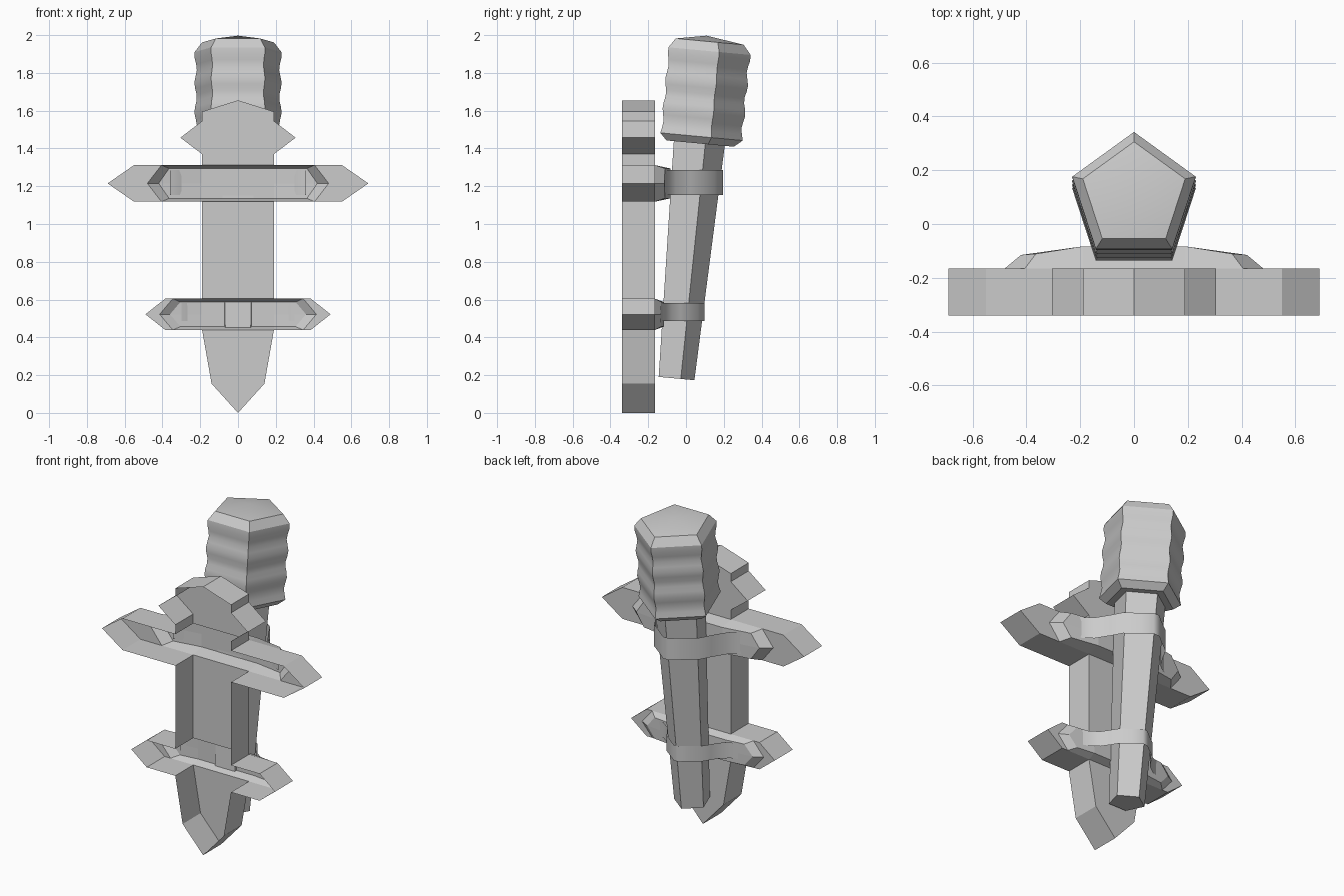
import bpy, bmesh, math
from mathutils import Matrix, Vector

if "Cube" in bpy.data.objects:
    bpy.data.objects.remove(bpy.data.objects["Cube"])

BACK, FACE = -0.34, -0.165


def finish(name, bm, smooth=None):
    bmesh.ops.remove_doubles(bm, verts=bm.verts, dist=0.0005)
    bmesh.ops.recalc_face_normals(bm, faces=bm.faces)
    me = bpy.data.meshes.new(name)
    bm.to_mesh(me)
    bm.free()
    ob = bpy.data.objects.new(name, me)
    bpy.context.collection.objects.link(ob)
    if smooth:
        bpy.ops.object.select_all(action='DESELECT')
        ob.select_set(True)
        bpy.context.view_layer.objects.active = ob
        bpy.ops.object.shade_smooth_by_angle(angle=math.radians(smooth))
    return ob


def poly(bm, pts):
    return bm.faces.new([bm.verts.new(p) for p in pts])


def mirrored(half):
    """Closed outline from a right-hand half running bottom to top."""
    return half + [(-x, z) for x, z in reversed(half) if x > 0.001]


def wall(bm, pts, mirror=True):
    """Rim of the hollow plate along a run of outline points."""
    for s in ((1, -1) if mirror else (1,)):
        for (x0, z0), (x1, z1) in zip(pts, pts[1:]):
            poly(bm, [(s*x0, BACK, z0), (s*x1, BACK, z1), (s*x1, FACE, z1), (s*x0, FACE, z0)])


# centre z, half height, bar corner x, bar tip x, frame corner x, frame tip x,
# inner corner x, inner tip x, end depth, middle depth
BARS = {
    "upper": (1.215, 0.097, 0.55, 0.69, 0.405, 0.48, 0.365, 0.42, -0.115, -0.083),
    "lower": (0.522, 0.083, 0.385, 0.49, 0.345, 0.415, 0.305, 0.36, -0.135, -0.117),
}

# hollow back plate, open at the back
bm = bmesh.new()
foot = [(0, 0), (0.14, 0.155), (0.19, 0.439)]
middle = [(0.19, 0.605), (0.19, 1.118)]
crown = [(0.19, 1.312), (0.19, 1.37), (0.305, 1.457), (0.19, 1.545), (0.19, 1.595), (0, 1.655)]
for part in (foot, middle, crown):
    poly(bm, [(x, FACE, z) for x, z in mirrored(part)])
    wall(bm, part)
for z, h, cx, tx, fx, ft, *_ in BARS.values():
    wall(bm, [(0.19, z-h), (cx, z-h), (tx, z), (cx, z+h), (0.19, z+h)])
    for s in (1, -1):
        for v in (1, -1):
            poly(bm, [(s*fx, FACE, z+v*h), (s*cx, FACE, z+v*h), (s*tx, FACE, z), (s*ft, FACE, z)])
finish("back_plate", bm)

# raised hollow panels on both crossbars
for name, (z, h, cx, tx, fx, ft, ix, it, ye, ym) in BARS.items():
    bm = bmesh.new()
    hi, mx = h - 0.018, 0.19
    outer = [(ft, 0), (fx, 1), (mx, 1)]
    inner = [(it, ye), (ix, ye + 0.004), (mx, ym)]
    for s in (1, -1):
        for v in (1, -1):
            o = [(s*x, FACE, z + v*h*k) for x, k in outer]
            i = [(s*x, y, z + v*hi*k[1]) for (x, y), k in zip(inner, outer)]
            poly(bm, [o[0], o[1], i[1], i[0]])
            poly(bm, [o[1], o[2], i[2], i[1]])
            poly(bm, [i[0], i[1], i[2], (s*mx, ym, z)])
    for v in (1, -1):
        poly(bm, [(-mx, FACE, z+v*h), (mx, FACE, z+v*h), (mx, ym, z+v*hi), (-mx, ym, z+v*hi)])
        poly(bm, [(-mx, ym, z+v*hi), (mx, ym, z+v*hi), (mx, ym, z), (-mx, ym, z)])
    finish(name + "_panel", bm)

# torch: pentagonal lofts on a leaning axis
LEAN = Matrix.Translation((0, -0.06, 0.183)) @ Matrix.Rotation(-0.093, 4, 'X')


def loft(name, rings, dome=None, smooth=None):
    bm = bmesh.new()
    loops = []
    for r, t in rings:
        loops.append([bm.verts.new(LEAN @ Vector((r*math.sin(k*math.tau/5), r*math.cos(k*math.tau/5), t)))
                      for k in range(5)])
    for a, b in zip(loops, loops[1:]):
        for k in range(5):
            n = (k + 1) % 5
            bm.faces.new((a[k], a[n], b[n], b[k]))
    bm.faces.new(loops[0])
    if dome:
        tip = bm.verts.new(LEAN @ Vector((0, 0, dome)))
        for k in range(5):
            bm.faces.new((loops[-1][k], loops[-1][(k + 1) % 5], tip))
    else:
        bm.faces.new(loops[-1])
    return finish(name, bm, smooth)


loft("torch_shaft", [(0.105, 0), (0.15, 1.26)])
ripples = []
for i in range(15):
    t = 1.287 + 0.455*i/14
    ripples.append((0.236 + 0.007*math.cos((t - 1.725)*math.tau/0.15), t))
loft("torch_head", [(0.198, 1.25)] + ripples + [(0.2, 1.792)], dome=1.822, smooth=30)

# thin straps holding the torch to the crossbars
STRAPS = {
    "upper": (1.153, 1.287, [(0.36, -0.118), (0.29, -0.095), (0.24, -0.055), (0.19, 0.025),
                             (0.155, 0.09), (0.075, 0.15), (0.02, 0.195)]),
    "lower": (0.487, 0.583, [(0.30, -0.137), (0.23, -0.112), (0.18, -0.075), (0.15, -0.03),
                             (0.122, 0.015), (0.06, 0.062), (0.015, 0.097)]),
}
for name, (z0, z1, half) in STRAPS.items():
    bm = bmesh.new()
    path = half + [(-x, y) for x, y in reversed(half)]
    for (xa, ya), (xb, yb) in zip(path, path[1:]):
        poly(bm, [(xa, ya, z0), (xb, yb, z0), (xb, yb, z1), (xa, ya, z1)])
    finish(name + "_strap", bm, smooth=60)
